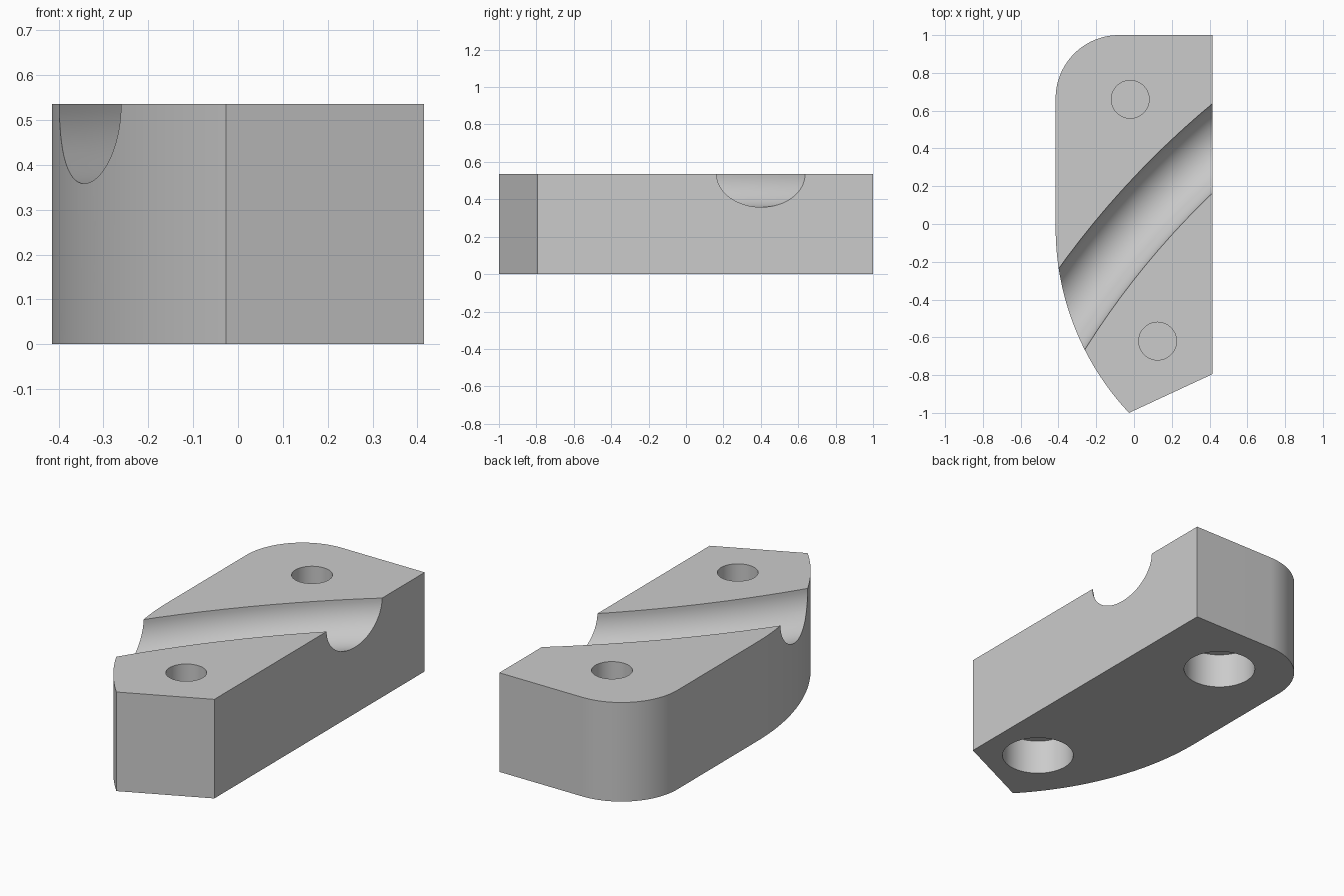
import bpy, bmesh, math
from mathutils import Vector

if "Cube" in bpy.data.objects:
    bpy.data.objects.remove(bpy.data.objects["Cube"], do_unlink=True)

HALF_W, HEIGHT = 0.415, 0.535

grey = bpy.data.materials.new("light grey")
grey.use_nodes = True
colour = (0.6, 0.6, 0.6, 1)
grey.diffuse_color = colour
grey.node_tree.nodes["Principled BSDF"].inputs["Base Color"].default_value = colour


def arc(cx, cy, r, start, end, steps):
    """Points on a circle between two angles in radians."""
    angles = [start + (end - start) * i / steps for i in range(steps + 1)]
    return [(cx + r * math.cos(a), cy + r * math.sin(a)) for a in angles]


def cut(target, cutter):
    """Subtract a cutter from the target, then discard the cutter."""
    cutter.hide_render = True
    mod = target.modifiers.new("cut", "BOOLEAN")
    mod.operation, mod.solver, mod.object = "DIFFERENCE", "EXACT", cutter
    bpy.context.view_layer.objects.active = target
    bpy.ops.object.modifier_apply(modifier=mod.name)
    bpy.data.objects.remove(cutter, do_unlink=True)


def bore(x, y, r, z0, z1):
    bpy.ops.mesh.primitive_cylinder_add(
        vertices=64, radius=r, depth=z1 - z0, location=(x, y, (z0 + z1) / 2))
    return bpy.context.object


# Block outline: rounded back corner, long bowed side, slanted front
corner = 0.335
bow, bow_y = 1.43, -0.02
outline = [(HALF_W, -0.795), (HALF_W, 1)]
outline += arc(corner - HALF_W, 1 - corner, corner, math.pi / 2, math.pi, 32)
sweep = math.asin((1 + bow_y) / bow)
outline += arc(bow - HALF_W, bow_y, bow, math.pi, math.pi + sweep, 40)

bm = bmesh.new()
base = bm.faces.new([bm.verts.new((x, y, 0)) for x, y in outline])
top = bmesh.ops.extrude_face_region(bm, geom=[base])["geom"]
bmesh.ops.translate(bm, vec=(0, 0, HEIGHT),
                    verts=[v for v in top if isinstance(v, bmesh.types.BMVert)])
bmesh.ops.recalc_face_normals(bm, faces=bm.faces)
mesh = bpy.data.meshes.new("clamp_block")
bm.to_mesh(mesh)
bm.free()
block = bpy.data.objects.new("clamp_block", mesh)
bpy.context.collection.objects.link(block)
mesh.materials.append(grey)

# Gently curved round groove across the top
bend, tilt = 4.5, math.radians(49)
middle = Vector((0.033, -0.033, HEIGHT))
inward = Vector((math.sin(tilt), -math.cos(tilt), 0))
bpy.ops.mesh.primitive_torus_add(
    major_segments=256, minor_segments=64, major_radius=bend, minor_radius=0.177,
    location=middle + inward * (bend - 0.036))
cut(block, bpy.context.object)

# Screw holes from above and wider recesses below, split by a thin web
for x, y in ((-0.02, 0.66), (0.125, -0.62)):
    cut(block, bore(x, y, 0.1, 0.205, HEIGHT + 0.1))
    cut(block, bore(x, y, 0.182, -0.1, 0.19))

bpy.ops.object.select_all(action="DESELECT")
block.select_set(True)
bpy.context.view_layer.objects.active = block
bpy.ops.object.shade_smooth_by_angle(angle=math.radians(30))
